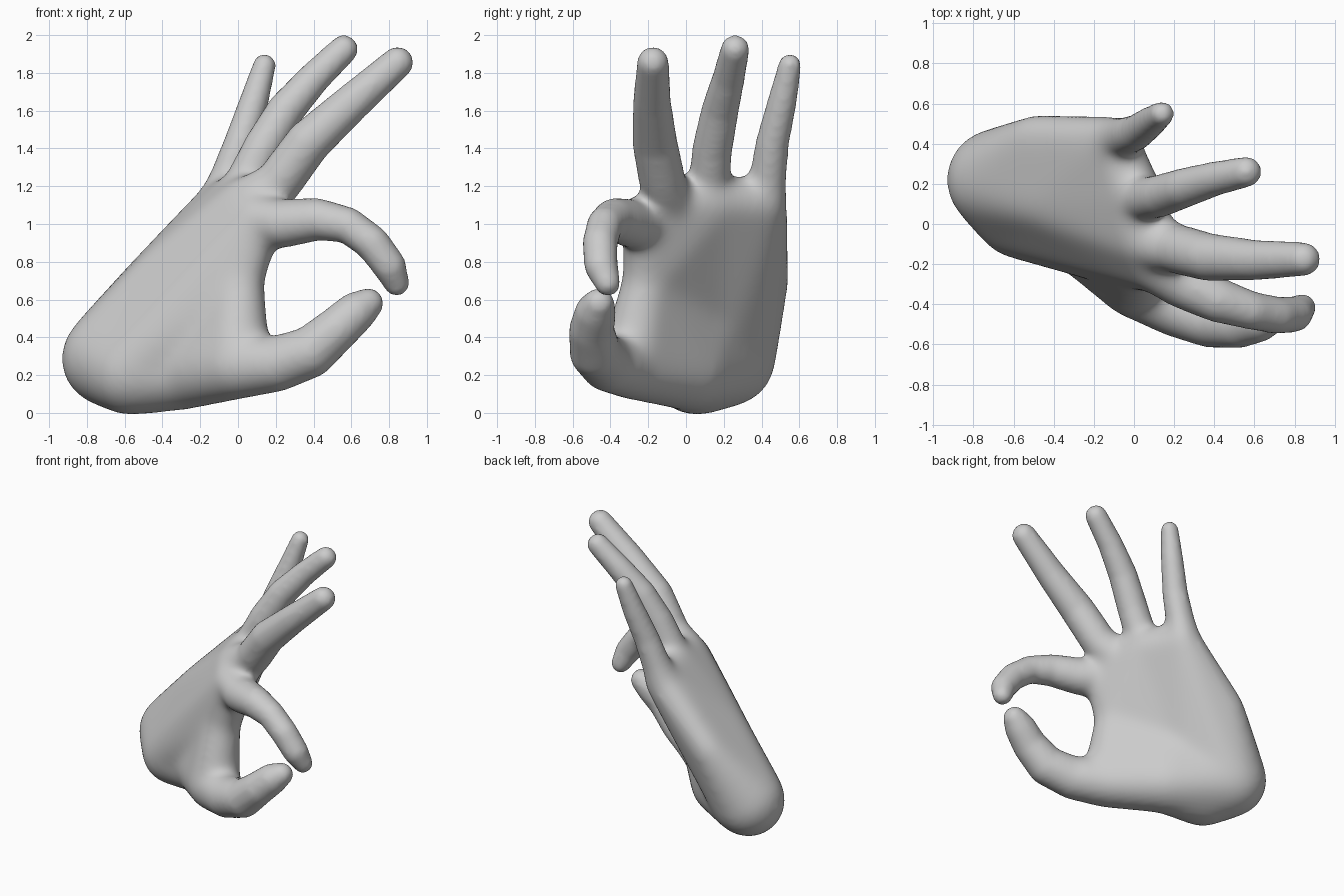
import bpy
import bmesh
from mathutils import Vector

default_cube = bpy.data.objects.get("Cube")
if default_cube:
    bpy.data.objects.remove(default_cube, do_unlink=True)

# One skin colour
skin = bpy.data.materials.new("light grey")
skin.use_nodes = True
skin.diffuse_color = (0.6, 0.6, 0.6, 1)
skin.node_tree.nodes["Principled BSDF"].inputs["Base Color"].default_value = skin.diffuse_color

# Volumes are balls (x, y, z, radius) wrapped in a convex skin
pinky_knuckle = (-.1, .41, 1.1, .13)
ring_knuckle = (.0, .14, 1.12, .15)
middle_knuckle = (.05, -.07, 1.09, .16)
index_knuckle = (.1, -.2, 1.02, .14)
heel_outer = (-.68, .22, .29, .26)
heel_inner = (-.57, .06, .22, .237)
thenar = (-.3, .0, .225, .215)
palm_edge = (-.48, .42, .7, .13)
back_bulge = (-.4, .12, .68, .19)
thumb_web = (.01, -.21, .7, .13)
thumb_root = (0, -.29, .25, .18)

# Fingers are chains of balls from knuckle to tip
pinky = [pinky_knuckle, (-.06, .43, 1.22, .105), (.01, .455, 1.42, .089),
         (.085, .51, 1.65, .078), (.14, .55, 1.84, .062)]
ring = [ring_knuckle, (.03, .12, 1.2, .115), (.13, .14, 1.4, .107),
        (.25, .18, 1.6, .1), (.4, .225, 1.77, .087), (.56, .26, 1.925, .077)]
middle = [middle_knuckle, (.2, -.12, 1.2, .125), (.37, -.165, 1.43, .12),
          (.6, -.18, 1.64, .102), (.845, -.175, 1.855, .085)]
index = [index_knuckle, (.23, -.285, 1.0, .133), (.42, -.38, 1.025, .112),
         (.58, -.43, .995, .096), (.71, -.455, .9, .094),
         (.8, -.45, .78, .09), (.84, -.415, .685, .068)]
thumb = [thumb_root, (.2, -.41, .26, .15), (.38, -.48, .32, .137),
         (.52, -.5, .44, .12), (.62, -.48, .53, .11), (.69, -.46, .58, .082)]

# Palm: little-finger side, middle, heel, index side and thumb mound
palm_pieces = [
    [heel_outer, heel_inner, palm_edge, back_bulge, pinky_knuckle, ring_knuckle],
    [heel_inner, back_bulge, ring_knuckle, middle_knuckle, index_knuckle, thumb_web],
    [heel_outer, heel_inner, thenar, back_bulge],
    [thenar, back_bulge, thumb_web],
    [thenar, thumb_web, thumb_root],
]

hand_parts = bmesh.new()


def wrap(balls):
    """Add the convex skin around a group of balls."""
    part = bmesh.new()
    for x, y, z, radius in balls:
        ball = bmesh.ops.create_icosphere(part, subdivisions=3, radius=radius)
        bmesh.ops.translate(part, verts=ball["verts"], vec=(x, y, z))
    bmesh.ops.delete(part, geom=part.edges[:] + part.faces[:], context='EDGES_FACES')
    bmesh.ops.convex_hull(part, input=part.verts[:])
    loose = [v for v in part.verts if not v.link_faces]
    bmesh.ops.delete(part, geom=loose, context='VERTS')
    bmesh.ops.recalc_face_normals(part, faces=part.faces[:])
    mesh = bpy.data.meshes.new("part")
    part.to_mesh(mesh)
    part.free()
    hand_parts.from_mesh(mesh)
    bpy.data.meshes.remove(mesh)


for piece in palm_pieces:
    wrap(piece)
for chain in (pinky, ring, middle, index, thumb):
    for pair in zip(chain, chain[1:]):
        wrap(pair)

mesh = bpy.data.meshes.new("hand_volumes")
hand_parts.to_mesh(mesh)
hand_parts.free()
hand = bpy.data.objects.new("hand", mesh)
bpy.context.collection.objects.link(hand)


def add_smooth(name, iterations):
    """Add a smoothing step to the skin."""
    smooth = hand.modifiers.new(name, 'SMOOTH')
    smooth.factor = 0.5
    smooth.iterations = iterations
    return smooth


# Fuse the volumes into one skin
fuse = hand.modifiers.new("fuse", 'REMESH')
fuse.mode = 'VOXEL'
fuse.voxel_size = 0.018
add_smooth("soften", 10)
bpy.context.view_layer.update()
evaluated = hand.evaluated_get(bpy.context.evaluated_depsgraph_get())
fused = bpy.data.meshes.new_from_object(evaluated)
hand.modifiers.clear()
hand.data = fused
bpy.data.meshes.remove(mesh)
fused.name = "hand"

# Round the palm more than the fingers, fading out past the knuckles
palm = hand.vertex_groups.new(name="palm")
palm_centre = Vector((-.35, .13, .6))
for v in fused.vertices:
    weight = (0.95 - (v.co - palm_centre).length) / 0.35
    if weight > 0:
        palm.add([v.index], min(weight, 1), 'REPLACE')
add_smooth("round_palm", 70).vertex_group = palm.name

fused.materials.clear()
fused.materials.append(skin)
for face in fused.polygons:
    face.use_smooth = True
    face.material_index = 0
